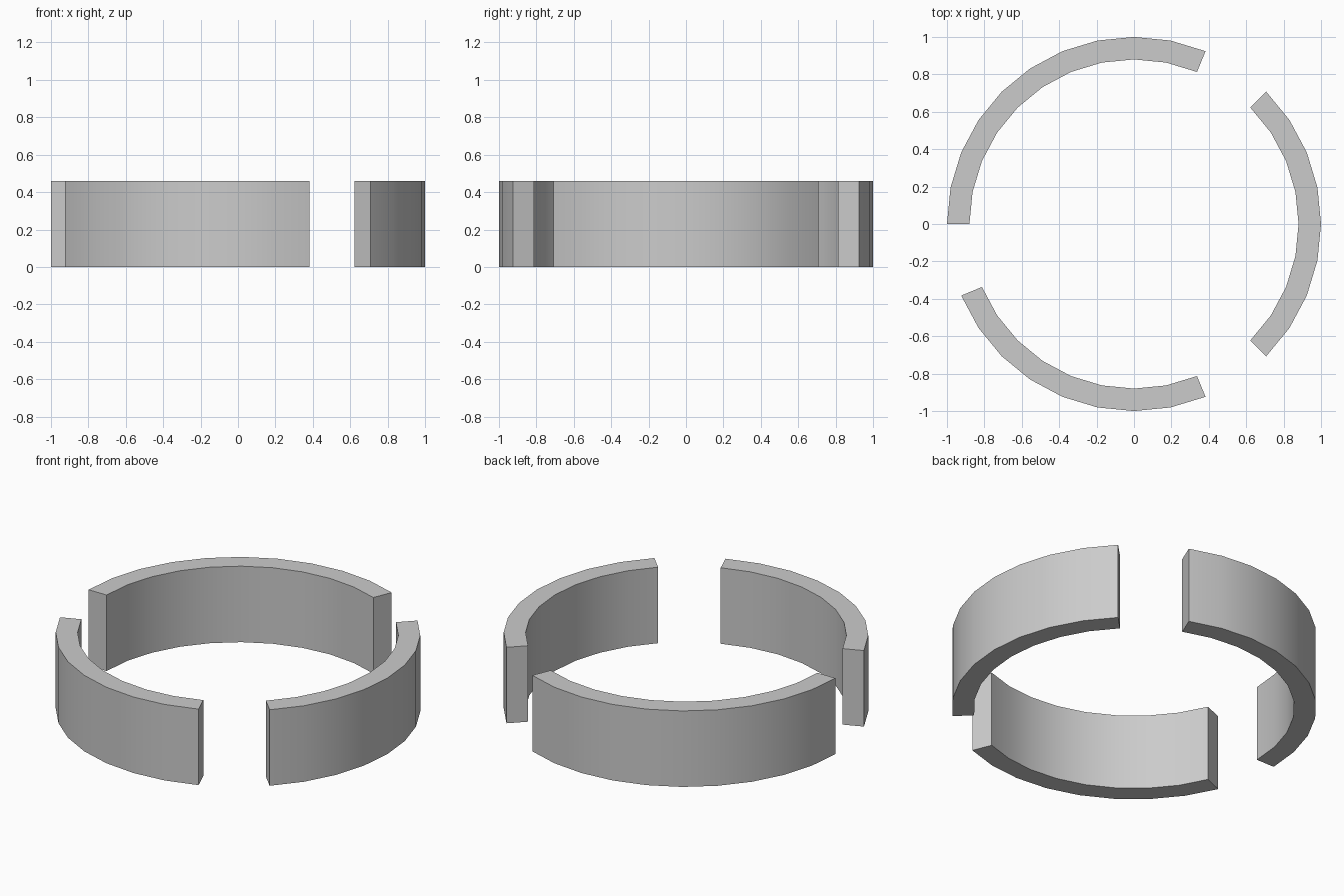
import bpy, bmesh
from math import cos, sin, radians

if "Cube" in bpy.data.objects:
    bpy.data.objects.remove(bpy.data.objects["Cube"])

OUTER, INNER, HEIGHT = 1.0, 0.88, 0.46
STEP = 360 / 32


def ring_segment(name, first, count):
    """Curved wall covering `count` steps of a 32-sided ring."""
    bm = bmesh.new()
    sections = []
    for i in range(first, first + count + 1):
        a = radians(i * STEP)
        sections.append([bm.verts.new((r * cos(a), r * sin(a), z))
                         for r, z in ((INNER, 0), (OUTER, 0), (OUTER, HEIGHT), (INNER, HEIGHT))])
    # Skin neighbouring cross-sections, then cap both ends
    for s, t in zip(sections, sections[1:]):
        for k in range(4):
            n = (k + 1) % 4
            bm.faces.new((s[k], s[n], t[n], t[k]))
    bm.faces.new(sections[0])
    bm.faces.new(sections[-1])
    bmesh.ops.recalc_face_normals(bm, faces=bm.faces)
    mesh = bpy.data.meshes.new(name)
    bm.to_mesh(mesh)
    bm.free()
    obj = bpy.data.objects.new(name, mesh)
    bpy.context.collection.objects.link(obj)
    # Smooth around the curve, sharp at the rims and ends
    bpy.ops.object.select_all(action='DESELECT')
    obj.select_set(True)
    bpy.context.view_layer.objects.active = obj
    bpy.ops.object.shade_smooth_by_angle(angle=radians(30))


# Three arcs separated by gaps of two steps
ring_segment("right_wall", -4, 8)
ring_segment("back_wall", 6, 10)
ring_segment("front_wall", 18, 8)
